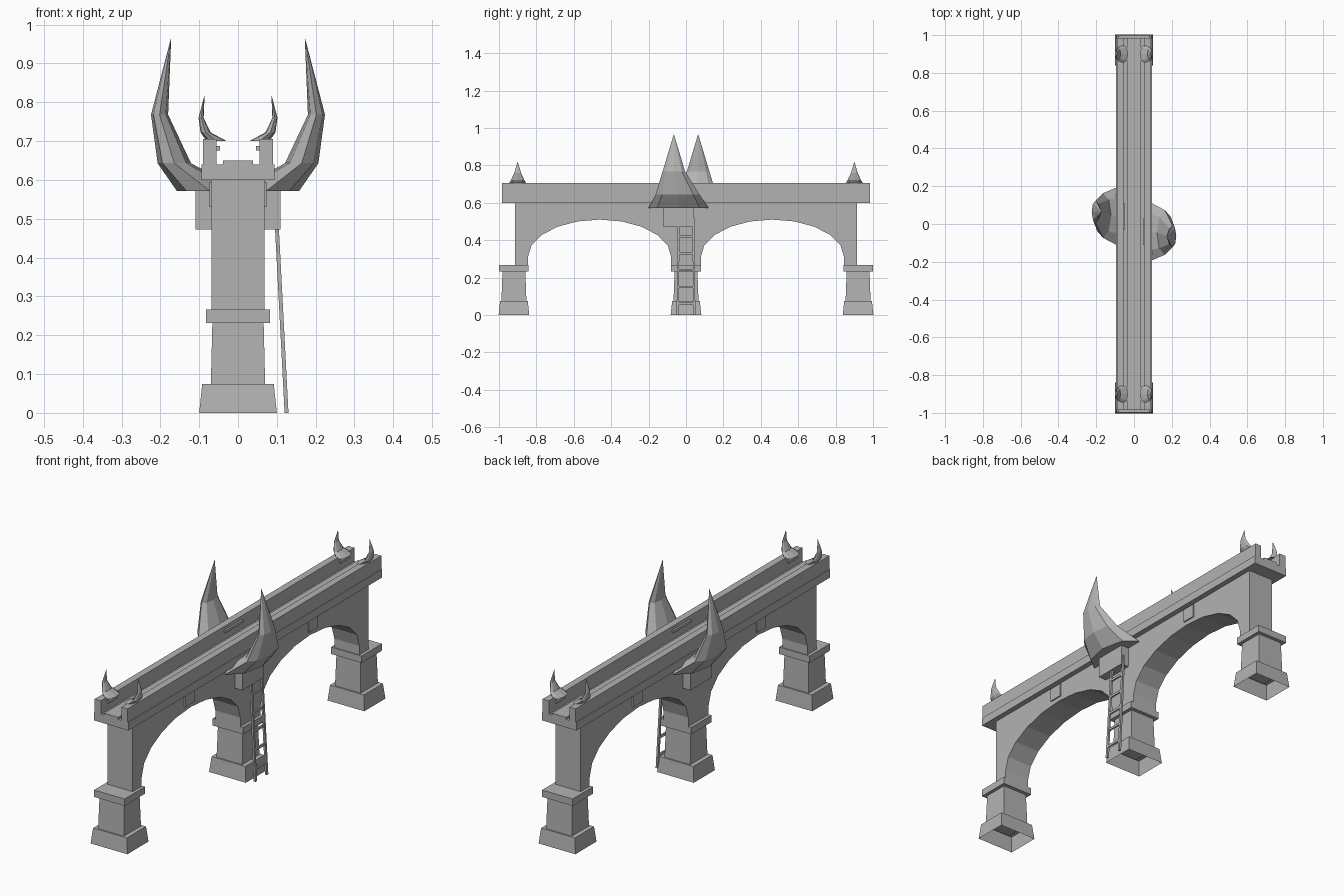
import bpy, bmesh
from math import sin, cos, pi
from mathutils import Vector

cube = bpy.data.objects.get("Cube")
if cube:
    bpy.data.objects.remove(cube, do_unlink=True)

stone = bpy.data.materials.new("grey_stone")
stone.use_nodes = True
GREY = (0.45, 0.45, 0.45, 1)
stone.diffuse_color = GREY
stone.node_tree.nodes["Principled BSDF"].inputs["Base Color"].default_value = GREY


def finish(name, bm):
    bmesh.ops.recalc_face_normals(bm, faces=bm.faces)
    mesh = bpy.data.meshes.new(name)
    bm.to_mesh(mesh)
    bm.free()
    mesh.materials.append(stone)
    obj = bpy.data.objects.new(name, mesh)
    bpy.context.collection.objects.link(obj)
    return obj


def loft(name, rings, cap_start=True, tip=None):
    """Skin a list of equal-length rings, ending in a cap or a point."""
    bm = bmesh.new()
    loops = [[bm.verts.new(p) for p in ring] for ring in rings]
    n = len(loops[0])
    for a, b in zip(loops, loops[1:]):
        for i in range(n):
            j = (i + 1) % n
            bm.faces.new((a[i], a[j], b[j], b[i]))
    if cap_start:
        bm.faces.new(loops[0])
    if tip:
        point = bm.verts.new(tip)
        for i in range(n):
            bm.faces.new((loops[-1][i], loops[-1][(i + 1) % n], point))
    else:
        bm.faces.new(loops[-1])
    return finish(name, bm)


def rect(x0, x1, y0, y1, z):
    return [(x0, y0, z), (x1, y0, z), (x1, y1, z), (x0, y1, z)]


def box(name, x, y, z):
    return loft(name, [rect(*x, *y, z[0]), rect(*x, *y, z[1])])


def span(a, b, s):
    """Range a..b, mirrored when s is -1."""
    return (a, b) if s > 0 else (-b, -a)


# Piers: open-bottomed flared plinth, tapered shaft, square collar
def pier(name, yc, half):
    def ring(hx, hy, z):
        return rect(-hx, hx, yc - hy, yc + hy, z)
    loft(name + "_plinth", [ring(0.1, half + 0.015, 0), ring(0.092, half + 0.007, 0.075)], False)
    loft(name + "_shaft", [ring(0.07, half, 0.07), ring(0.066, half - 0.006, 0.235)])
    loft(name + "_collar", [ring(0.083, half + 0.012, 0.232), ring(0.083, half + 0.012, 0.266)])


pier("front_pier", -0.92, 0.067)
pier("centre_pier", 0, 0.067)
pier("back_pier", 0.92, 0.067)

# Arcade wall: one outline with two arches, extruded across the width
outline = [(-0.915, 0.6), (-0.915, 0.266)]
for centre in (-0.462, 0.462):
    outline.append((centre - 0.383, 0.266))
    for i in range(11):
        t = pi * (1 - i / 10)
        outline.append((centre + 0.383 * cos(t), 0.31 + 0.2 * sin(t)))
    outline.append((centre + 0.383, 0.266))
outline += [(0.915, 0.266), (0.915, 0.6)]
loft("arcade_wall", [[(x, y, z) for y, z in outline] for x in (-0.068, 0.068)])

# Deck slab, raised track and parapets
box("deck", (-0.094, 0.094), (-0.985, 0.985), (0.6, 0.64))
box("deck_track", (-0.038, 0.038), (-0.985, 0.985), (0.64, 0.65))
for side, s in (("left", 1), ("right", -1)):
    box(side + "_parapet", span(0.056, 0.09, s), (-0.985, 0.985), (0.64, 0.706))
    for k in (-1, 1):
        end = "front" if k < 0 else "back"
        box(f"{side}_{end}_wall_panel", span(0.068, 0.074, s),
            (k * 0.48 - 0.035, k * 0.48 + 0.035), (0.53, 0.595))


# Curved horns built from octagonal rings that sweep out and then up
# ring = centre x, centre y, height, half width x, half width y (relative to the tip)
HORN = [(-0.1, 0.025, -0.397, 0.085, 0.162),
        (-0.008, 0.02, -0.325, 0.043, 0.118),
        (0.03, 0, -0.2, 0.022, 0.06)]


def horn(name, tip, scale, s, lean):
    tip = Vector(tip)
    rings = []
    for cx, cy, cz, hx, hy in HORN:
        ring = []
        for i in range(8):
            t = i * pi / 4
            ring.append(tip + scale * Vector((s * (cx + hx * cos(t)), cy * lean + hy * sin(t), cz)))
        rings.append(ring)
    loft(name, rings, True, tip)


for side, s in (("left", 1), ("right", -1)):
    horn(side + "_great_horn", (s * 0.172, s * -0.065, 0.968), 1, s, s)
    for end, y in (("front", -0.9), ("back", 0.9)):
        horn(f"{side}_{end}_small_horn", (s * 0.086, y, 0.82), 0.3, s, 0)
        # Root of each small horn showing on the inner parapet face
        box(f"{side}_{end}_horn_root", span(0.047, 0.06, s), (y - 0.035, y + 0.035), (0.676, 0.688))
    y = s * -0.04
    box(side + "_great_horn_root", span(0.047, 0.06, s), (y - 0.07, y + 0.07), (0.676, 0.688))
    # Corbel under each great horn
    box(side + "_corbel", span(0.05, 0.11, s), span(-0.122, 0.04, s), (0.472, 0.58))


# Ladder leaning on the left side
def ladder_x(z):
    return 0.125 - 0.052 * z


for side, y in (("front", -0.044), ("back", 0.044)):
    rings = []
    for z, shift in ((0, 1), (0.52, 0.92)):
        x, c = ladder_x(z), y * shift
        rings.append(rect(x - 0.005, x + 0.005, c - 0.006, c + 0.006, z))
    loft(side + "_ladder_rail", rings)
for i in range(5):
    z = 0.06 + i * 0.09
    x = ladder_x(z)
    box(f"ladder_rung_{i + 1}", (x - 0.004, x + 0.004), (-0.043, 0.043), (z - 0.006, z + 0.006))
